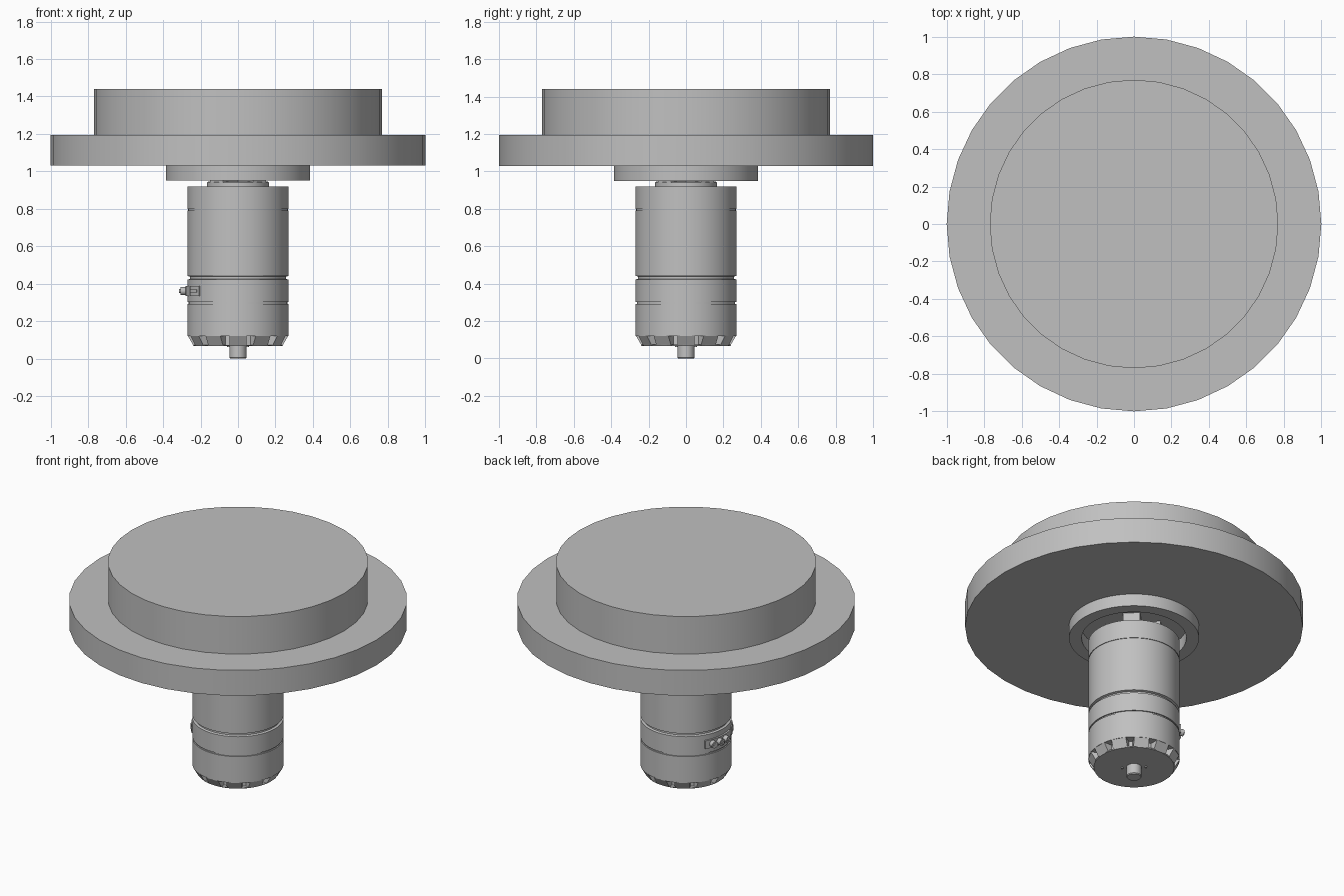
import bpy, bmesh, math
from mathutils import Matrix, Vector

cube = bpy.data.objects.get("Cube")
if cube:
    bpy.data.objects.remove(cube, do_unlink=True)

grey = bpy.data.materials.new("silver grey")
grey.use_nodes = True
colour = (0.53, 0.53, 0.53, 1)
grey.diffuse_color = colour
grey.node_tree.nodes["Principled BSDF"].inputs["Base Color"].default_value = colour


def finish(bm, name):
    bmesh.ops.recalc_face_normals(bm, faces=bm.faces)
    mesh = bpy.data.meshes.new(name)
    bm.to_mesh(mesh)
    bm.free()
    mesh.materials.append(grey)
    obj = bpy.data.objects.new(name, mesh)
    bpy.context.collection.objects.link(obj)
    bpy.ops.object.select_all(action='DESELECT')
    obj.select_set(True)
    bpy.context.view_layer.objects.active = obj
    bpy.ops.object.shade_smooth_by_angle()
    return obj


def lathe(name, profile, sides=72, closed=False):
    """Spin (radius, height) points about z; a closed profile makes a ring."""
    bm = bmesh.new()
    rings = []
    for r, z in profile:
        rings.append([bm.verts.new((r * math.cos(a), r * math.sin(a), z))
                      for a in (math.tau * i / sides for i in range(sides))])
    pairs = list(zip(rings, rings[1:]))
    if closed:
        pairs.append((rings[-1], rings[0]))
    for low, high in pairs:
        for i in range(sides):
            j = (i + 1) % sides
            bm.faces.new((low[i], low[j], high[j], high[i]))
    if not closed:
        bm.faces.new(rings[0])
        bm.faces.new(rings[-1])
    return finish(bm, name)


def radial(name, angles, profile, width):
    """Extrude an (r, z) outline sideways and place a copy at each angle."""
    bm = bmesh.new()
    for deg in angles:
        spin = Matrix.Rotation(math.radians(deg), 4, 'Z')
        sides = [[bm.verts.new(spin @ Vector((r, s * width / 2, z)))
                  for r, z in profile] for s in (-1, 1)]
        for side in sides:
            bm.faces.new(side)
        n = len(profile)
        for i in range(n):
            j = (i + 1) % n
            bm.faces.new((sides[0][i], sides[0][j], sides[1][j], sides[1][i]))
    return finish(bm, name)


def arc_plate(name, start, end, r0, r1, z0, z1, steps=10):
    """Curved plate that hugs the body between two angles."""
    bm = bmesh.new()
    loops = []
    for i in range(steps + 1):
        a = math.radians(start + (end - start) * i / steps)
        loops.append([bm.verts.new((r * math.cos(a), r * math.sin(a), z))
                      for r, z in ((r0, z0), (r1, z0), (r1, z1), (r0, z1))])
    for p, q in zip(loops, loops[1:]):
        for k in range(4):
            m = (k + 1) % 4
            bm.faces.new((p[k], p[m], q[m], q[k]))
    bm.faces.new(loops[0])
    bm.faces.new(loops[-1])
    return finish(bm, name)


def plugs(name, angles, r0, r1, z, radius):
    """Short cylinders pointing outward from the body."""
    bm = bmesh.new()
    for deg in angles:
        turn = (Matrix.Rotation(math.radians(deg), 4, 'Z')
                @ Matrix.Translation(((r0 + r1) / 2, 0, z))
                @ Matrix.Rotation(math.pi / 2, 4, 'Y'))
        bmesh.ops.create_cone(bm, cap_ends=True, segments=20, radius1=radius,
                              radius2=radius, depth=r1 - r0, matrix=turn)
    return finish(bm, name)


# Large stepped discs
lathe("upper_disc", [(0.77, 1.195), (0.77, 1.44)], 36)
lathe("main_disc", [(1, 1.03), (1, 1.195)], 36)

# Mounting ring, open underneath
lathe("mounting_ring", [(0.31, 0.95), (0.385, 0.95), (0.385, 1.03), (0.31, 1.03)], closed=True)

# Drive coupling inside the ring
lathe("hub_boss", [(0.165, 0.915), (0.165, 0.94), (0.158, 0.947)])
lathe("drive_shaft", [(0.06, 0.94), (0.06, 1.03)], 32)
radial("coupling_jaw", range(45, 405, 90),
       [(0.04, 0.94), (0.162, 0.94), (0.162, 1.03), (0.04, 1.03)], 0.1)

# Motor housing with its grooves
lathe("motor_body", [
    (0.27, 0.12), (0.27, 0.292), (0.263, 0.292), (0.263, 0.302),
    (0.27, 0.302), (0.27, 0.422), (0.256, 0.426), (0.256, 0.438),
    (0.27, 0.442), (0.27, 0.792), (0.266, 0.792), (0.266, 0.798),
    (0.27, 0.798), (0.27, 0.92)])

# Vented lower end with ribs
lathe("vent_core", [(0.215, 0.07), (0.215, 0.125)])
lathe("bottom_plate", [(0.238, 0.068), (0.241, 0.074)])
radial("vent_rib", range(0, 360, 30),
       [(0.2, 0.07), (0.238, 0.07), (0.268, 0.122), (0.2, 0.122)], 0.09)

# Output shaft and two small screws
lathe("output_shaft", [(0.041, 0), (0.045, 0.005), (0.045, 0.075)], 32)
for name, side in (("left_screw", 1), ("right_screw", -1)):
    screw = lathe(name, [(0.008, 0.062), (0.008, 0.07)], 12)
    screw.location = (-0.05 * side, 0.05 * side, 0)

# Connector strip with three plugs and a side socket
arc_plate("connector_strip", 149, 194, 0.262, 0.281, 0.335, 0.388)
plugs("connector_plug", (159, 169.5, 180), 0.27, 0.308, 0.361, 0.021)
plugs("connector_pin", (159, 169.5, 180), 0.3, 0.314, 0.361, 0.011)
arc_plate("side_socket", 202, 221, 0.262, 0.277, 0.335, 0.388, 5)
arc_plate("socket_bar", 205, 218, 0.27, 0.282, 0.354, 0.369, 4)
